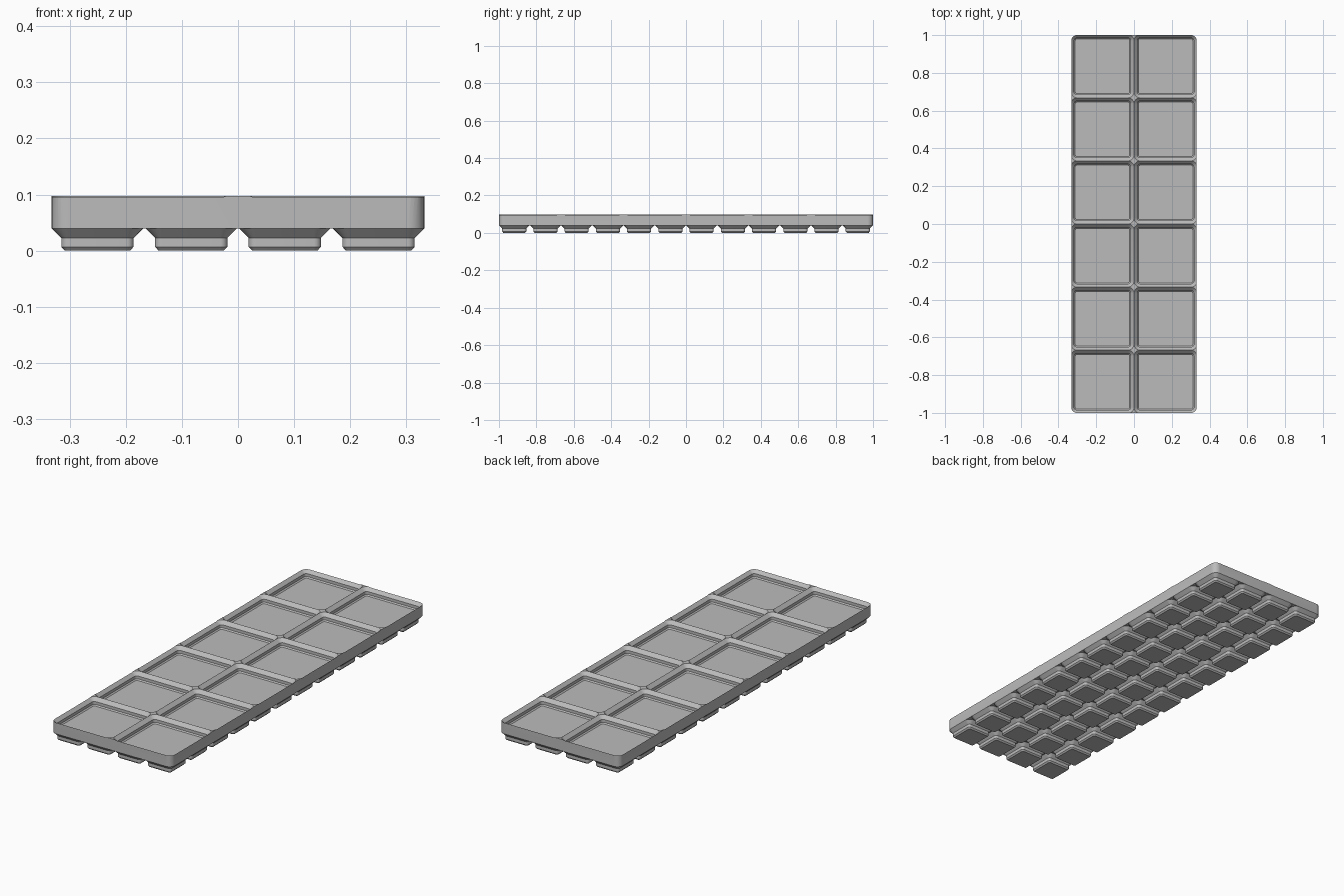
import bpy, bmesh, math

MM = 2 / 251.5          # design units to model units
PITCH = 42              # size of one tray cell
COLS, ROWS = 2, 6
TOP, BASE = 12.2, 5.0   # top of rim and underside of slab

cube = bpy.data.objects.get("Cube")
if cube:
    bpy.data.objects.remove(cube, do_unlink=True)

grey = bpy.data.materials.new("plain_grey")
grey.use_nodes = True
colour = (0.5, 0.5, 0.5, 1)
grey.diffuse_color = colour
grey.node_tree.nodes["Principled BSDF"].inputs["Base Color"].default_value = colour


def ring(bm, cx, cy, hx, hy, r, z, steps=7):
    """Rounded rectangle of vertices."""
    verts = []
    for k, (sx, sy) in enumerate([(1, 1), (-1, 1), (-1, -1), (1, -1)]):
        for i in range(steps + 1):
            a = (k + i / steps) * math.pi / 2
            x = cx + sx * (hx - r) + r * math.cos(a)
            y = cy + sy * (hy - r) + r * math.sin(a)
            verts.append(bm.verts.new((x * MM, y * MM, z * MM)))
    return verts


def stack(bm, cx, cy, layers):
    """Closed solid lofted through layers of (half x, half y, radius, z)."""
    rings = [ring(bm, cx, cy, *layer) for layer in layers]
    for low, high in zip(rings, rings[1:]):
        for i in range(len(low)):
            j = (i + 1) % len(low)
            bm.faces.new((low[i], low[j], high[j], high[i]))
    bm.faces.new(rings[0][::-1])
    bm.faces.new(rings[-1])


def finish(bm, name):
    bm.normal_update()
    mesh = bpy.data.meshes.new(name)
    bm.to_mesh(mesh)
    bm.free()
    mesh.materials.append(grey)
    obj = bpy.data.objects.new(name, mesh)
    bpy.context.collection.objects.link(obj)
    return obj


def grid(cols, rows, pitch):
    for c in range(cols):
        for r in range(rows):
            yield (c - (cols - 1) / 2) * pitch, (r - (rows - 1) / 2) * pitch


# Slab with rounded corners
bm = bmesh.new()
hx, hy = COLS * PITCH / 2 - 0.25, ROWS * PITCH / 2 - 0.25
stack(bm, 0, 0, [(hx, hy, 3.75, BASE), (hx, hy, 3.75, TOP)])
slab = finish(bm, "tray_slab")

# Stepped sockets cut into the top
bm = bmesh.new()
half = PITCH / 2 - 0.02
floor = TOP - 4.65
profile = [(2.85, floor), (2.15, floor + 0.7), (2.15, floor + 2.5), (0, TOP), (0, TOP + 2)]
for x, y in grid(COLS, ROWS, PITCH):
    stack(bm, x, y, [(half - d, half - d, 4 - d, z) for d, z in profile])
cutter = finish(bm, "socket_cutter")
cutter.hide_render = True

cut = slab.modifiers.new("sockets", "BOOLEAN")
cut.operation = "DIFFERENCE"
cut.solver = "EXACT"
cut.object = cutter
graph = bpy.context.evaluated_depsgraph_get()
cut_mesh = bpy.data.meshes.new_from_object(slab.evaluated_get(graph))
slab.modifiers.clear()
slab.data = cut_mesh
bpy.data.objects.remove(cutter, do_unlink=True)

# Half-size chamfered feet below
bm = bmesh.new()
half = PITCH / 4 - 0.25
profile = [(2.95, 0), (2.15, 0.85), (2.15, 2.85), (0, BASE)]
for x, y in grid(COLS * 2, ROWS * 2, PITCH / 2):
    stack(bm, x, y, [(half - d, half - d, 3.75 - d, z) for d, z in profile])
feet = finish(bm, "stacking_feet")

# Smooth corners, sharp edges
bpy.ops.object.select_all(action="DESELECT")
for obj in (slab, feet):
    obj.select_set(True)
bpy.context.view_layer.objects.active = slab
bpy.ops.object.shade_smooth_by_angle(angle=math.radians(25))
